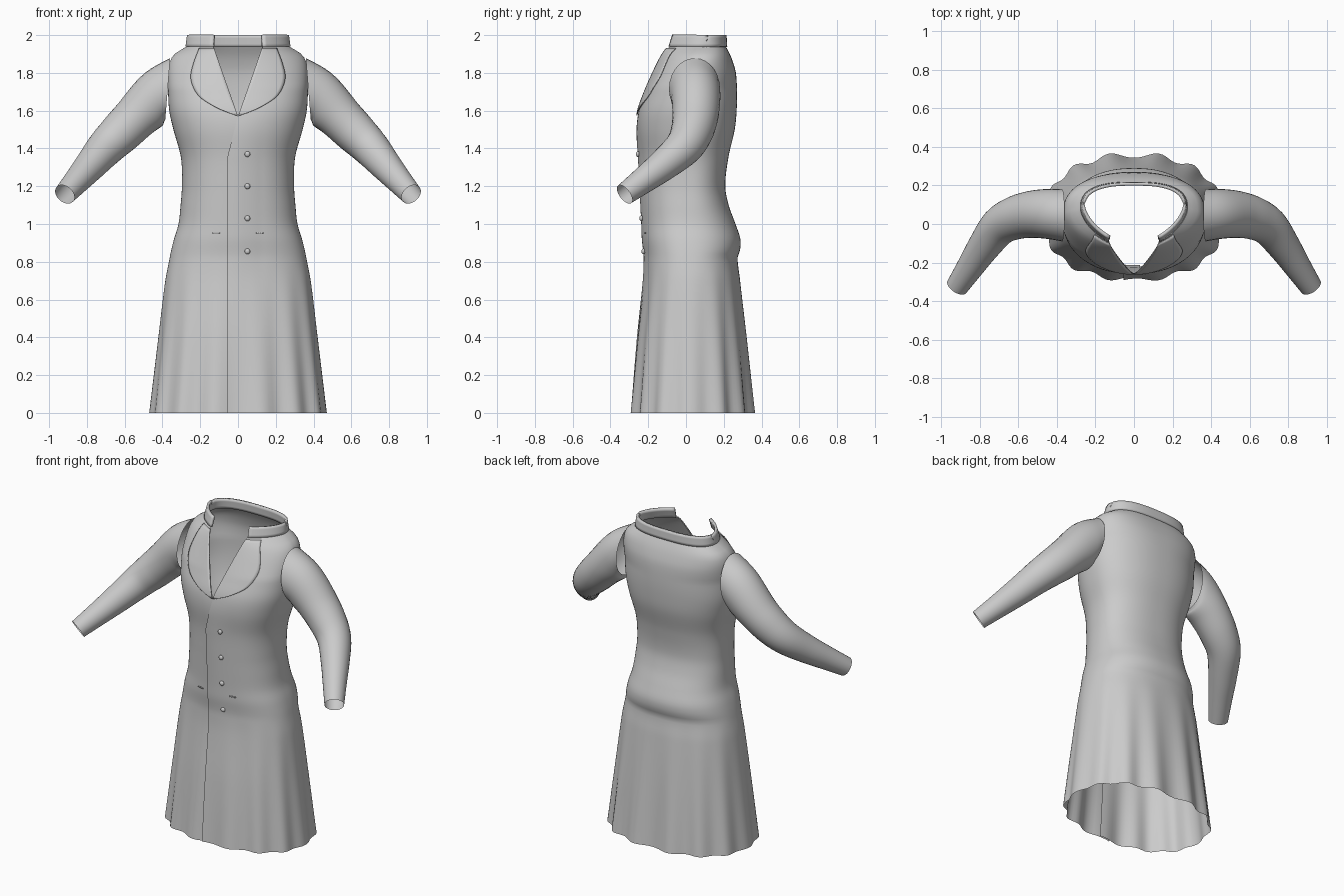
import bpy, bmesh, math
from mathutils import Vector

if "Cube" in bpy.data.objects:
    bpy.data.objects.remove(bpy.data.objects["Cube"])

cloth = bpy.data.materials.new("grey_cloth")
cloth.diffuse_color = (0.6, 0.6, 0.6, 1)
cloth.use_nodes = True
cloth.node_tree.nodes["Principled BSDF"].inputs["Base Color"].default_value = cloth.diffuse_color

# Coat silhouette: height, half width, front y, back y
SECTIONS = [
    (0.00, .462, -.285, .358), (0.40, .418, -.25, .32), (0.70, .384, -.218, .288),
    (0.82, .362, -.212, .273), (0.86, .354, -.215, .286), (0.92, .339, -.222, .288),
    (1.00, .315, -.225, .262), (1.10, .304, -.230, .226), (1.20, .297, -.235, .208),
    (1.35, .302, -.243, .224), (1.50, .342, -.258, .258), (1.60, .364, -.250, .268),
    (1.70, .370, -.215, .270), (1.80, .370, -.175, .264), (1.86, .360, -.152, .248),
    (1.90, .335, -.138, .232), (1.945, .262, -.125, .208)]


def lerp_table(table, z):
    """Smooth interpolation through table rows keyed by their first value."""
    n = len(table)
    z = min(max(z, table[0][0]), table[-1][0])
    i = next((k for k in range(n - 1) if z <= table[k + 1][0]), n - 2)
    p, q = table[i], table[i + 1]
    o, r = table[max(i - 1, 0)], table[min(i + 2, n - 1)]
    h = q[0] - p[0]
    t = (z - p[0]) / h
    out = []
    for k in range(1, len(p)):
        m0 = (q[k] - o[k]) / (q[0] - o[0]) * h
        m1 = (r[k] - p[k]) / (r[0] - p[0]) * h
        out.append((2*t**3 - 3*t*t + 1) * p[k] + (t**3 - 2*t*t + t) * m0
                   + (3*t*t - 2*t**3) * q[k] + (t**3 - t*t) * m1)
    return out


def shape(z):
    a, yf, yb = lerp_table(SECTIONS, z)
    t = min(max((z - 1.72) / .22, 0), 1)
    return a, yf, yb, .02 + .06 * t, 2.3 - .65 * t, 2.3 + .4 * t


def ring_point(z, phi):
    """Point on the coat; phi runs from front centre towards +x and the back."""
    a, yf, yb, yc, nf, nb = shape(z)
    s, c = math.sin(phi), math.cos(phi)
    n, b = (nf, yc - yf) if c > 0 else (nb, yb - yc)
    # flared pleats below the hip
    k = 1 + .045 * max(0, 1 - z / .8) * math.cos(14 * (phi - math.pi / 2))
    x = a * math.copysign(abs(s) ** (2 / n), s) * (1 + (k - 1) * .4)
    return Vector((x, yc - math.copysign(abs(c) ** (2 / n), c) * b * k, z))


def front_phi(z, x):
    a, _, _, _, nf, _ = shape(z)
    return math.copysign(math.asin(min(abs(x) / a, 1) ** (nf / 2)), x)


def front_point(x, z, off=0.0):
    p = ring_point(z, front_phi(z, x))
    p.y -= off
    return p


def neckline(z):
    return max(0, (z - 1.57) / .37) * .13


def make(name, rows, closed=False, solid=0.0, angle=40):
    """Skin a grid of points row by row."""
    me = bpy.data.meshes.new(name)
    w = len(rows[0])
    span = w if closed else w - 1
    faces = [(i*w + j, i*w + (j+1) % w, (i+1)*w + (j+1) % w, (i+1)*w + j)
             for i in range(len(rows) - 1) for j in range(span)]
    me.from_pydata([tuple(p) for r in rows for p in r], [], faces)
    me.materials.append(cloth)
    ob = bpy.data.objects.new(name, me)
    bpy.context.collection.objects.link(ob)
    if solid:
        m = ob.modifiers.new("thickness", "SOLIDIFY")
        m.thickness, m.offset = solid, 0
    finish(ob, angle)
    return ob


def finish(ob, angle=40):
    bpy.ops.object.select_all(action='DESELECT')
    ob.select_set(True)
    bpy.context.view_layer.objects.active = ob
    bpy.ops.object.shade_smooth_by_angle(angle=math.radians(angle))


# Coat body: one open sheet, its left panel lapping over the right one
rows = []
COLS = 128
for i in range(98):
    z = 1.945 * i / 97
    low = min(max((1.57 - z) / .21, 0), 1)
    v = neckline(z)
    start = front_phi(z, v - .055 * low)
    end = 2 * math.pi + front_phi(z, -v + .03 * low)
    row = []
    for j in range(COLS + 1):
        phi = start + (end - start) * j / COLS
        p = ring_point(z, phi)
        if phi < 1:
            p.y -= .012 * low * max(0, 1 - max(0, p.x) / .12)
        row.append(p)
    rows.append(row)
make("coat_body", rows)

# Standing collar around the neck
rows = []
for i in range(5):
    t = i / 4
    f = front_phi(1.94, .13)
    row = []
    for j in range(65):
        p = ring_point(1.94, f + (2 * math.pi - 2 * f) * j / 64)
        p.x *= 1 - .03 * t
        p.y = p.y + (.02 - .012 * (p.y > .1)) * t * (1 if p.y < .1 else -.5)
        p.z = 1.938 + .062 * t
        row.append(p)
    rows.append(row)
make("collar", rows, solid=.016)

# Lapels: thin folds lying on the chest beside the neckline
LAPEL = [(1.575, .012), (1.60, .08), (1.63, .14), (1.67, .20), (1.72, .235),
         (1.78, .25), (1.85, .235), (1.93, .205)]
for side, name in ((1, "left_lapel"), (-1, "right_lapel")):
    rows = []
    for i in range(25):
        z = 1.575 + .355 * i / 24
        x0, x1 = neckline(z), lerp_table(LAPEL, z)[0]
        row = [front_point(side * (x0 + (x1 - x0) * j / 10), z, .006) for j in range(11)]
        rows.append(row if side > 0 else row[::-1])
    make(name, rows, solid=.006)

# Sleeves: centre x, y, z, radius, downward stretch, normal override by tilt
SLEEVE = [(.372, .045, 1.715, .135, 1.21), (.44, .052, 1.667, .130, 1.12),
          (.53, .05, 1.575, .122, 1.0), (.62, .03, 1.485, .112, 1.0),
          (.70, -.015, 1.405, .100, 1.0), (.78, -.12, 1.312, .084, 1.0),
          (.85, -.225, 1.232, .070, 1.0), (.917, -.325, 1.157, .058, 1.0)]
keys = [(float(i),) + s for i, s in enumerate(SLEEVE)]
for side, name in ((1, "left_sleeve"), (-1, "right_sleeve")):
    rows = []
    for i in range(36):
        t = 7 * i / 35
        x, y, z, r, k = lerp_table(keys, t)
        d = (Vector(lerp_table(keys, t + .3)[:3])
             - Vector(lerp_table(keys, t - .3)[:3])).normalized()
        d = Vector((1, 0, .08)).lerp(d, min(t / 2, 1)).normalized()
        across = d.cross(Vector((0, 0, 1))).normalized()
        up = across.cross(d)
        row = []
        for j in range(28):
            a = 2 * math.pi * j / 28
            p = Vector((x, y, z)) + across * (r * math.cos(a)) + up * (r * k * math.sin(a))
            row.append(Vector((side * p.x, p.y, p.z)))
        rows.append(row[::-1] if side > 0 else row)
    ob = make(name, rows, closed=True)
    bm = bmesh.new()
    bm.from_mesh(ob.data)
    bmesh.ops.recalc_face_normals(bm, faces=bm.faces)
    bm.to_mesh(ob.data)
    bm.free()

# Buttons down the front
for i, z in enumerate((1.37, 1.20, 1.03, .855)):
    p = front_point(.05, z, .012)
    bpy.ops.mesh.primitive_uv_sphere_add(segments=16, ring_count=8, radius=.015, location=p)
    ob = bpy.context.object
    ob.name = f"button_{i + 1}"
    ob.scale.y = .7
    ob.data.materials.append(cloth)
    finish(ob)

# Narrow pocket welts at the hips
for side, name in ((1, "left_pocket_welt"), (-1, "right_pocket_welt")):
    xs = sorted(side * (.095 + .04 * j / 4) for j in range(5))
    make(name, [[front_point(x, z, .004) for x in xs] for z in (.950, .956)], solid=.004)
